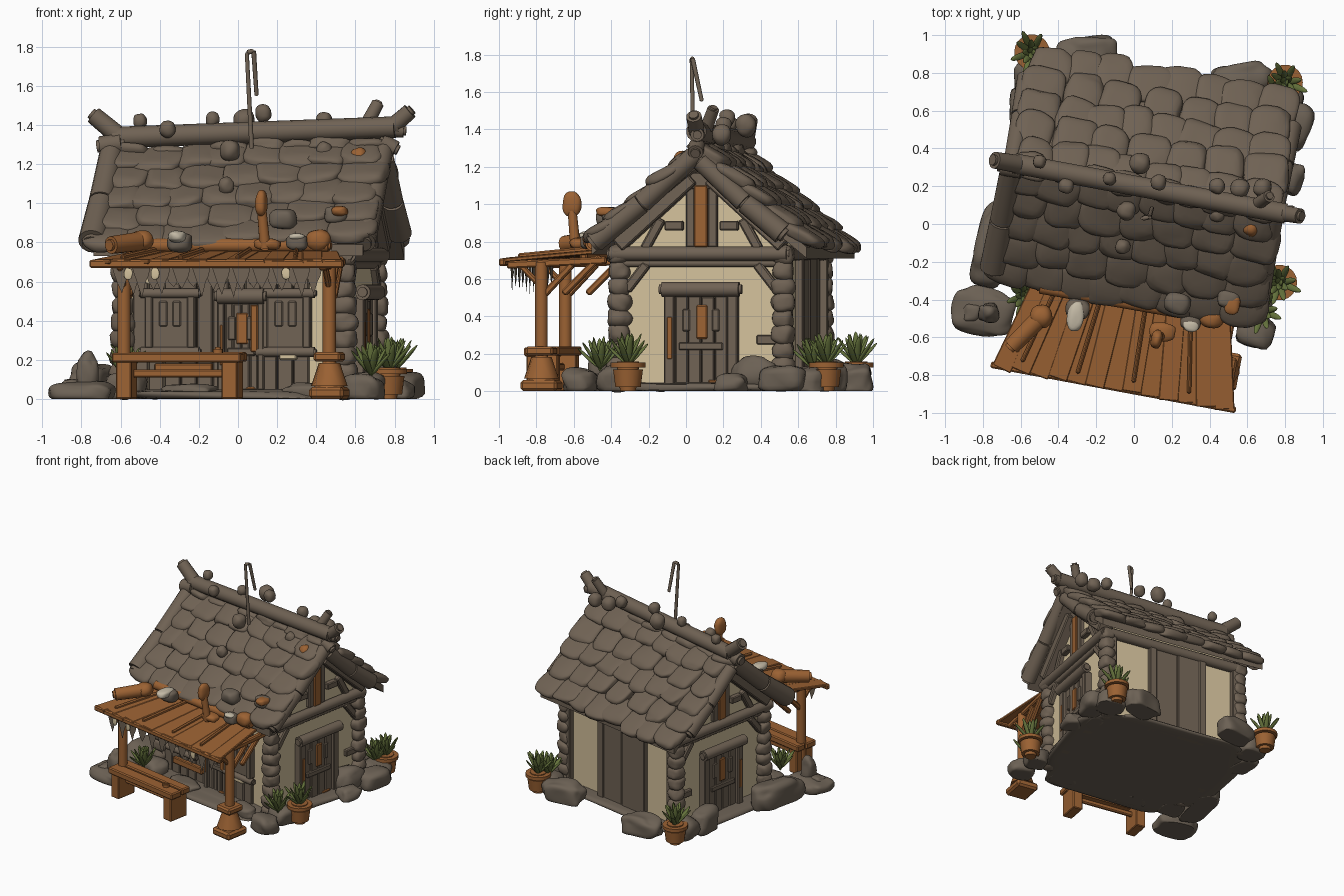
import bpy, bmesh, math, random
from mathutils import Matrix, Vector, Euler, noise

if "Cube" in bpy.data.objects:
    bpy.data.objects.remove(bpy.data.objects["Cube"])
random.seed(4)
rnd = random.uniform
TURN = Matrix.Rotation(math.radians(-10.5), 4, 'Z')   # the whole hut stands askew


def material(name, r, g, b):
    m = bpy.data.materials.new(name)
    m.use_nodes = True
    m.diffuse_color = (r, g, b, 1)
    m.node_tree.nodes["Principled BSDF"].inputs["Base Color"].default_value = (r, g, b, 1)
    return m


WOOD = material("weathered wood", .16, .122, .088)
STONE = material("stone", .15, .12, .09)
CLAY = material("orange wood and clay", .33, .122, .033)
PLASTER = material("cream plaster", .65, .53, .33)
LEAF = material("leaf green", .13, .17, .045)
CLOTH = material("pale cloth", .55, .49, .38)


def W(x, y, z=0):
    """Site position to hut position."""
    return TURN.inverted() @ Vector((x, y, z))


def put(name, bm, mat, angle=40):
    bmesh.ops.recalc_face_normals(bm, faces=bm.faces)
    bm.transform(TURN)
    me = bpy.data.meshes.new(name)
    for f in bm.faces:
        f.smooth = True
    bm.to_mesh(me)
    bm.free()
    me.set_sharp_from_angle(angle=math.radians(angle))
    me.materials.append(mat)
    ob = bpy.data.objects.new(name, me)
    bpy.context.collection.objects.link(ob)
    return ob


def between(p, q, axis, up):
    p, q = Vector(p), Vector(q)
    return Matrix.Translation((p + q) / 2) @ (q - p).to_track_quat(axis, up).to_matrix().to_4x4()


def beam(name, p, q, w, h, mat=WOOD, bevel=.008):
    bm = bmesh.new()
    bmesh.ops.create_cube(bm, size=1)
    bm.transform(Matrix.Diagonal(((Vector(q) - Vector(p)).length, w, h, 1)))
    bmesh.ops.bevel(bm, geom=bm.edges[:], offset=bevel, segments=1, affect='EDGES')
    bm.transform(between(p, q, 'X', 'Z'))
    return put(name, bm, mat, 25)


def box(name, a, b, mat=WOOD, bevel=.006):
    a, b = Vector(a), Vector(b)
    bm = bmesh.new()
    bmesh.ops.create_cube(bm, size=1)
    bm.transform(Matrix.Translation((a + b) / 2) @ Matrix.Diagonal([abs(c) for c in b - a] + [1]))
    bmesh.ops.bevel(bm, geom=bm.edges[:], offset=bevel, segments=1, affect='EDGES')
    return put(name, bm, mat, 25)


def log(name, p, q, r1, r2=None, mat=WOOD, sides=14):
    r2 = r1 if r2 is None else r2
    bm = bmesh.new()
    bmesh.ops.create_cone(bm, cap_ends=True, segments=sides, radius1=r1, radius2=r2,
                          depth=(Vector(q) - Vector(p)).length)
    rim = [e for e in bm.edges if any(len(f.verts) > 4 for f in e.link_faces)]
    bmesh.ops.bevel(bm, geom=rim, offset=min(r1, r2) * .35, segments=2, affect='EDGES')
    bm.transform(between(p, q, 'Z', 'Y'))
    return put(name, bm, mat, 50)


def pillow(name, centre, size, mat=STONE, power=.7, rot=None, lump=.12, floor=False):
    """Rounded lumpy block, used for shingles and stones."""
    bm = bmesh.new()
    bmesh.ops.create_icosphere(bm, subdivisions=4 if max(size) > .15 else 3, radius=1)
    seed = Vector((rnd(0, 50), rnd(0, 50), rnd(0, 50)))
    for v in bm.verts:
        n = 1 + lump * noise.noise(v.co * 1.3 + seed)
        v.co = [math.copysign(abs(c) ** power, c) * s * n for c, s in zip(v.co, size)]
    bm.transform(Matrix.Translation(centre) @ (rot or Matrix()))
    if floor:
        for v in bm.verts:
            v.co.z = max(v.co.z, 0)
    return put(name, bm, mat, 80)


def prism(name, outline, x0, x1, mat):
    bm = bmesh.new()
    f = bm.faces.new([bm.verts.new((x0, y, z)) for y, z in outline])
    ext = bmesh.ops.extrude_face_region(bm, geom=[f])["geom"]
    bmesh.ops.translate(bm, vec=(x1 - x0, 0, 0), verts=[v for v in ext if isinstance(v, bmesh.types.BMVert)])
    return put(name, bm, mat)


# Walls, as one gabled body, and the floor
YF, YB, XL, XR, YM = -.25, .64, -.55, .60, .20
prism("plaster_walls", [(YF, .02), (YB, .02), (YB, .76), (YM, 1.2), (YF, .76)], XL, XR, PLASTER)
pillow("floor_slab", (.03, .14, .02), (.66, .60, .03), power=.45, lump=.2, floor=True)

# Wall faces: (along, outward, up) to hut space
FRONT = lambda u, d, z: (u, YF - d, z)
BACK = lambda u, d, z: (u, YB + d, z)
RIGHT = lambda u, d, z: (XR + d, u, z)
LEFT = lambda u, d, z: (XL - d, u, z)


def panel(name, face, u0, u1, z0, z1, d=.03, mat=WOOD):
    return box(name, face(u0, -.02, z0), face(u1, d, z1), mat)


def planks(name, face, u0, u1, z0, z1, n, d=.03):
    step = (u1 - u0) / n
    for i in range(n):
        panel(name, face, u0 + i * step + .002, u0 + (i + 1) * step - .002, z0, z1 - rnd(0, .02), d + rnd(-.005, .006))


def door(face, u, w, h):
    planks("door_plank", face, u - w * .36, u + w * .36, .02, h, 4, .035)
    panel("door_orange_plank", face, u - .025, u + .035, .28, h - .06, .047, CLAY)
    panel("door_orange_strip", face, u - w * .46, u - w * .38, .17, h - .12, .058, CLAY)
    panel("door_orange_foot", face, u + w * .1, u + w * .3, .03, .06, .045, CLAY)
    for s in (-1, 1):
        panel("door_jamb", face, u + s * w * .36, u + s * w / 2, 0, h, .055)
        panel("door_pane", face, u + s * w * .2 - .02, u + s * w * .2 + .02, h - .2, h - .08, .046)
    panel("door_rail", face, u - w * .3, u + w * .3, .22, .26, .05)
    log("door_lintel", face(u - w * .56, .05, h + .025), face(u + w * .56, .05, h + .025), .04)


# Gable ends
for face in (RIGHT, LEFT):
    door(face, YM, .40, .52)
    log("gable_tie_beam", face(YF - .06, .03, .735), face(YB + .04, .03, .735), .038)
    log("gable_sill_beam", face(YF, .01, .685), face(YB, .01, .685), .022)
    panel("king_post", face, YM - .038, YM + .034, .77, 1.10, .04, CLAY)
    panel("gable_peak_block", face, YM - .09, YM + .09, 1.08, 1.17, .035)
    for s in (-1, 1):
        panel("king_post_side", face, YM + s * .036, YM + s * .085, .77, 1.12, .03)
        panel("gable_shelf", face, YM + s * .1, YM + s * .2, .86, .91, .04)
        beam("gable_strut", face(YM + s * .45, .015, .78), face(YM + s * .05, .015, 1.14), .12, .08)
        beam("corner_brace", face(YM + s * .41, .0, .54), face(YM + s * .30, .0, .68), .07, .05)
        beam("gable_brace", face(YM + s * .31, .0, .76), face(YM + s * .22, .0, .92), .07, .05)
    panel("wall_brick", face, .50, .61, .25, .30, .03)

# Front wall: planks, door and shuttered windows
planks("front_plank", FRONT, -.5, .42, .03, .72, 11, .02)
panel("front_eave_panel", FRONT, -.55, .6, .69, .80, .03)
panel("front_patch", FRONT, .27, .36, .2, .25, .055, PLASTER)
for u in (-.41, -.26, -.15, -.03, .13, .26):
    pillow("plaster_patch", FRONT(u, .022, .63), (.026, .012, .045), PLASTER, .8)
door(FRONT, .07, .24, .50)
panel("front_orange_plank", FRONT, .12, .16, .24, .48, .058, CLAY)
for u in (-.30, .30):
    panel("window_shutter", FRONT, u - .13, u + .13, .26, .53, .035)
    for z in (.24, .54):
        log("window_beam", FRONT(u - .16, .035, z), FRONT(u + .16, .035, z), .025)
    for s in (-1, 1):
        panel("window_pane", FRONT, u + s * .035 - .022, u + s * .035 + .022, .37, .50, .044)
        panel("window_side", FRONT, u + s * .09, u + s * .13, .26, .53, .05)
panel("front_low_board", FRONT, -.38, -.08, .13, .18, .05, CLAY)

# Back wall: plank bay between two plaster bays
planks("back_plank", BACK, -.2, .19, 0, .76, 2, .03)
for u in (XL + .04, -.22, .21, XR - .04):
    panel("back_post", BACK, u - .03, u + .03, 0, .78, .04)
log("back_eave_beam", BACK(XL, .02, .74), BACK(XR, .02, .74), .04)

# Corner posts stacked from rounded blocks
for x in (XL, XR):
    for y in (YF, YB):
        for i in range(9):
            r = rnd(.056, .068)
            pillow("corner_block", (x, y, .05 + i * .085), (r, r, .055), WOOD, .8, lump=.2)

# Roof: two decks, overlapping rounded shingles, rake logs
RIDGE, XA, XB = 1.27, -.68, .72
for side, ye, ze in (("front", -.38, .79), ("back", .79, .77)):
    prism(side + "_roof_deck", [(YM, RIDGE), (ye, ze), (ye, ze - .06), (YM, RIDGE - .07)], XA, XB, WOOD)
    down = Vector((0, ye - YM, ze - RIDGE))
    slope = math.atan2(down.z, abs(down.y)) * (1 if ye < YM else -1)
    for row in range(5):
        t = .09 + row * .208
        n = 7 if row % 2 else 8
        for i in range(n):
            x = XA + .09 + (XB - XA - .18) * i / (n - 1) + rnd(-.02, .02)
            c = Vector((x, YM, RIDGE + .014 + .03 * x)) + down * (t + rnd(-.025, .025))
            lift = math.radians(11) * (-1 if ye < YM else 1)
            rot = Euler((-slope + lift, rnd(-.06, .06), rnd(-.1, .1))).to_matrix().to_4x4()
            pillow(side + "_shingle", c, (rnd(.10, .13), .12, .04), WOOD, .65, rot, .18)
    for x, r in ((XA - .01, .066), (XB, .056)):
        top, foot = Vector((x, YM, RIDGE + .01)), Vector((x, ye, ze))
        if ye > YM:   # the back pair sits lower, under the shingles, and stops short
            r, top, foot = .055, top - Vector((0, 0, .04)), top.lerp(foot, .8) - Vector((0, 0, .04))
        mid = top.lerp(foot, .55) - Vector((0, 0, .015))
        log("rake_log_upper", top, mid, r * .92, r)
        log("rake_log_lower", mid - (foot - top) * .04, foot, r, r * 1.12)

# Ridge log, forked ends and knobs
log("ridge_log", (-.70, YM, 1.335), (.80, YM, 1.39), .055)
for p, q, r in (((-.64, .2, 1.33), W(-.75, .34, 1.46), .05), ((-.62, .18, 1.31), W(-.72, .31, 1.29), .055),
                ((.74, .2, 1.37), W(.89, .04, 1.48), .045), ((.62, .22, 1.39), W(.72, .15, 1.52), .035),
                ((.72, .2, 1.38), W(.86, .06, 1.37), .04), ((.7, .19, 1.32), W(.82, .05, 1.27), .045)):
    log("ridge_fork", p, q, r, r * .9)
for x, y, z, r in ((-.5, .33, 1.42, .035), (-.36, .2, 1.38, .04), (-.13, .24, 1.43, .035), (.03, .32, 1.42, .055),
                   (.13, .22, 1.46, .042), (.44, .2, 1.42, .042), (.56, .19, 1.37, .05), (.68, .19, 1.37, .05),
                   (-.04, .07, 1.27, .05), (.44, .05, 1.27, .04), (-.06, -.12, 1.09, .04)):
    pillow("roof_knob", W(x, y, z), (r, r, r * 1.1), WOOD, .9)
pillow("orange_roof_knob", W(.62, -.02, 1.24), (.042, .045, .045), CLAY, .9)

# Bent wire on the ridge
wire = [W(.07, .04, 1.28), W(.045, .03, 1.77), W(.08, .035, 1.78), W(.095, .085, 1.55)]
for p, q in zip(wire, wire[1:]):
    log("roof_wire", p, q, .013, .011, sides=8)

# Porch roof: fanned planks, edge boards, ribs
N = 13
for i in range(N):
    f = (i + .5) / N
    lay = .003 * (i % 2)
    b, a = (-.46 + 1.04 * f, -.40, .745 + lay), (-.60 + 1.30 * f, -.885 + rnd(0, .012), .70 + lay)
    beam("porch_plank", b, a, .106, .022, CLAY, .005)
    if i % 3 == 1:
        beam("porch_rib", (b[0], b[1], .765), (a[0], a[1] + .05, .722), .022, .03, CLAY)
beam("porch_front_board", (-.61, -.87, .69), (.71, -.87, .69), .035, .04, CLAY)
beam("porch_rear_board", (-.47, -.45, .72), (.58, -.45, .72), .04, .04, CLAY)
log("porch_rear_log", (-.44, -.42, .785), (.56, -.41, .785), .035, mat=CLAY)

# Porch posts with braces; the right one stands on a flared foot
PX, PY = .60, -.675
for x, y in ((-.455, -.74), (PX, PY)):
    log("porch_post", (x, y, 0), (x, y, .70), .034, mat=CLAY)
    beam("porch_side_rail", (x, -.86, .675), (x, -.32, .70), .04, .04, CLAY)
    beam("porch_brace", (x, y, .50), (x, y + .17, .68), .035, .035, CLAY)
    beam("porch_brace", (x, y, .56), (x, y - .12, .68), .03, .03, CLAY)
    beam("porch_long_brace", (x, y + .12, .52), (x, y + .32, .72), .035, .035, CLAY)
box("post_foot", (PX - .09, PY - .10, 0), (PX + .09, PY + .10, .06), CLAY, .015)
log("post_foot_flare", (PX, PY, .05), (PX, PY, .2), .10, .05, CLAY, 8)
box("post_collar", (PX - .07, PY - .075, .19), (PX + .07, PY + .075, .24), CLAY, .012)

# Ragged bunting under the porch edge, two layers deep
for i in range(20):
    x = -.45 + i * .052
    drop = rnd(.10, .17)
    shape = ((-.05, .685), (.05, .685), (.04, .63), (.025, .60), (.005, .68 - drop), (-.022, .60), (-.036, .64))
    bm = bmesh.new()
    f = bm.faces.new([bm.verts.new((x + u, -.855 + .05 * (i % 2), z)) for u, z in shape])
    bmesh.ops.solidify(bm, geom=[f], thickness=.016)
    put("bunting_rag", bm, WOOD)
for u in (-.41, -.27, .41):
    pillow("bunting_pale_patch", (u, -.868, .64), (.022, .006, .03), PLASTER, .8)

# Odds and ends on the porch roof
log("roof_jar", W(-.66, -.66, .785), W(-.50, -.50, .805), .045, .05, CLAY)
pillow("jar_end", W(-.49, -.49, .81), (.06, .06, .05), CLAY, .9)
pillow("roof_rag", W(-.31, -.49, .83), (.045, .08, .03), CLOTH, .8)
pillow("roof_bowl", W(.41, -.50, .81), (.065, .05, .055), CLAY, .8)
pillow("roof_white_stone", W(.3, -.54, .83), (.04, .03, .016), CLOTH, .8)
for x, y, z, r in ((.23, -.42, .92, .07), (.3, -.52, .80, .055), (-.30, -.45, .80, .065), (.5, -.4, .94, .06)):
    pillow("roof_stone", W(x, y, z), (r, r * .8, r * .75))
pillow("orange_shard", W(.52, -.43, .96), (.04, .05, .025), CLAY)
log("paddle_handle", W(.14, -.59, .76), W(.12, -.61, .98), .028, .024, CLAY)
pillow("paddle_head", W(.12, -.61, 1.0), (.03, .05, .065), CLAY, .8)
pillow("paddle_base", W(.15, -.57, .79), (.07, .05, .03), CLAY, .8)

# Bench
beam("bench_seat", (-.50, -.80, .21), (.17, -.80, .21), .10, .05, CLAY)
beam("bench_seat", (-.50, -.70, .215), (.17, -.70, .215), .08, .05, CLAY)
beam("bench_stretcher", (-.42, -.75, .13), (.10, -.75, .13), .03, .04, CLAY)
for x in (-.44, .11):
    box("bench_leg", (x - .04, -.84, 0), (x + .04, -.67, .20), CLAY)
log("bench_peg", (.04, -.78, .22), (.04, -.78, .265), .025, mat=CLAY)

# Ground stones: place, half sizes
for x, y, z, a, b, c in ((-.8, -.46, .03, .17, .13, .06), (-.77, -.47, .13, .05, .05, .10), (-.86, -.47, .06, .05, .05, .04),
                         (-.74, -.10, .06, .10, .22, .12), (-.24, .91, .06, .16, .09, .09), (.56, .76, .06, .16, .09, .10),
                         (.85, .52, .06, .09, .13, .08), (.73, .37, .08, .09, .12, .10), (.64, -.57, .05, .10, .09, .07),
                         (.66, -.38, .05, .09, .09, .08), (-.58, .60, .07, .08, .13, .11), (-.51, .78, .06, .12, .10, .10),
                         (.78, .65, .05, .12, .10, .09), (-.58, -.25, .05, .10, .10, .09), (.82, .24, .04, .07, .09, .05),
                         (-.25, -.33, .03, .14, .08, .05), (.35, -.42, .03, .12, .07, .05)):
    pillow("ground_stone", W(x, y, z), (a, b, c), rot=Matrix.Rotation(rnd(-.3, .3), 4, 'Z'), lump=.25, floor=True)


# Plants, some in clay pots
def plant(x, y, z, size):
    for i in range(16):
        a, tilt = i * 2.4, .1 + .8 * i / 16
        d = Vector((math.cos(a) * math.sin(tilt), math.sin(a) * math.sin(tilt), math.cos(tilt)))
        bm = bmesh.new()
        bmesh.ops.create_icosphere(bm, subdivisions=2, radius=1)
        bm.transform(Matrix.Diagonal((.018, .009, size / 2, 1)))
        base = W(x, y, z)
        bm.transform(between(base, base + d * size * rnd(.8, 1.1), 'Z', 'Y'))
        put("plant_leaf", bm, LEAF)


for x, y, z in ((.77, -.31, 0), (-.54, .91, 0), (.80, .75, 0)):
    log("pot_body", W(x, y, z), W(x, y, z + .14), .066, .084, CLAY, 18)
    log("pot_rim", W(x, y, z + .12), W(x, y, z + .16), .094, .094, CLAY, 18)
    plant(x, y, z + .14, .18)
for x, y in ((.68, -.46), (-.58, -.38), (.76, .68)):
    plant(x, y, .12, .17)
